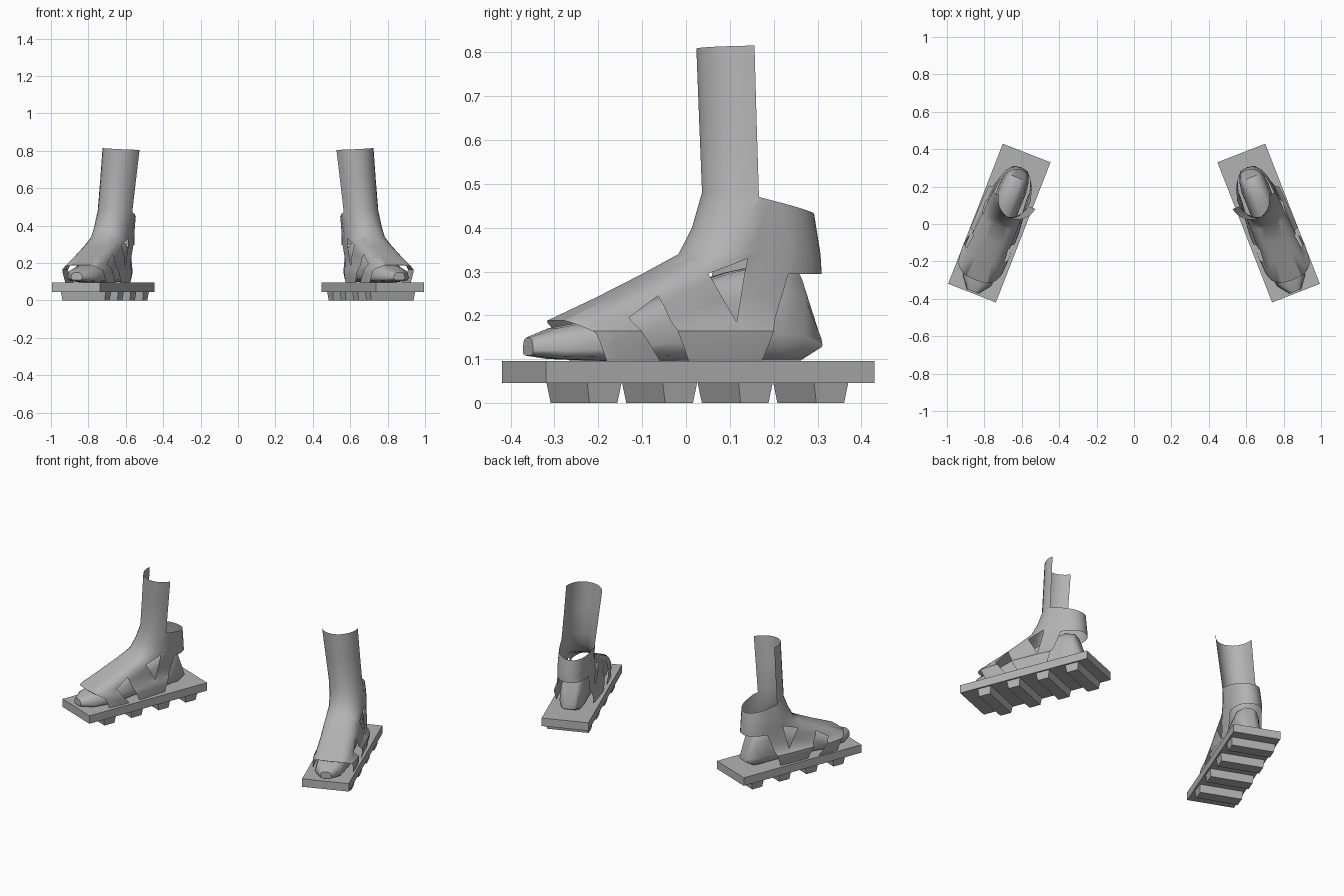
import bpy, bmesh, math
from mathutils import Vector, Matrix

if "Cube" in bpy.data.objects:
    bpy.data.objects.remove(bpy.data.objects["Cube"])

TURN = math.radians(21.3)
PLACE = Matrix.Translation((0.72, 0.005, 0)) @ Matrix.Rotation(TURN, 4, 'Z')

grey = bpy.data.materials.new("plain_grey")
grey.diffuse_color = (0.45, 0.45, 0.45, 1)
grey.use_nodes = True
grey.node_tree.nodes["Principled BSDF"].inputs["Base Color"].default_value = grey.diffuse_color


def finish(bm, name, angle):
    """Place the part on the right and mirror a copy to the left."""
    bmesh.ops.transform(bm, matrix=PLACE, verts=bm.verts)
    for side in ("right", "left"):
        if side == "left":
            bmesh.ops.scale(bm, vec=(-1, 1, 1), verts=bm.verts)
            bmesh.ops.reverse_faces(bm, faces=bm.faces)
        me = bpy.data.meshes.new(f"{side}_{name}")
        bm.to_mesh(me)
        me.materials.append(grey)
        ob = bpy.data.objects.new(f"{side}_{name}", me)
        bpy.context.collection.objects.link(ob)
        bpy.ops.object.select_all(action='DESELECT')
        ob.select_set(True)
        bpy.context.view_layer.objects.active = ob
        bpy.ops.object.shade_smooth_by_angle(angle=math.radians(angle))
    bm.free()


def loft(rings, caps=False):
    """Skin a list of closed rings with equal point counts."""
    bm = bmesh.new()
    rows = [[bm.verts.new(p) for p in r] for r in rings]
    n = len(rows[0])
    for a, b in zip(rows, rows[1:]):
        for i in range(n):
            j = (i + 1) % n
            bm.faces.new((a[i], a[j], b[j], b[i]))
    if caps:
        bm.faces.new(rows[0][::-1])
        bm.faces.new(rows[-1])
        bmesh.ops.recalc_face_normals(bm, faces=bm.faces)
    return bm


def curve(x, p):
    return math.copysign(abs(x) ** p, x)


def cut_hole(bm, poly):
    """Cut a convex side-view (y, z) outline through both side walls."""
    c = Vector((sum(p[0] for p in poly), sum(p[1] for p in poly))) / len(poly)
    planes = []
    for a, b in zip(poly, poly[1:] + poly[:1]):
        n = Vector((0, b[1] - a[1], a[0] - b[0])).normalized()
        o = Vector((0, *a))
        if n.dot(Vector((0, *c)) - o) > 0:
            n = -n
        planes.append((o, n))
    lo = [min(p[k] for p in poly) for k in (0, 1)]
    hi = [max(p[k] for p in poly) for k in (0, 1)]
    for o, n in planes:
        near = [f for f in bm.faces if all(
            max(v.co[k + 1] for v in f.verts) > lo[k] and
            min(v.co[k + 1] for v in f.verts) < hi[k] for k in (0, 1))]
        geom = set(near) | {e for f in near for e in f.edges} | {v for f in near for v in f.verts}
        bmesh.ops.bisect_plane(bm, geom=list(geom), dist=1e-5, plane_co=o, plane_no=n)
    dead = [f for f in bm.faces
            if all((f.calc_center_median() - o).dot(n) < 0 for o, n in planes)]
    bmesh.ops.delete(bm, geom=dead, context='FACES')


# Upper: stacked outlines (height, back, front, half width, sideways shift, roundness)
levels = [
    (0.09, 0.29, -0.33, 0.122, 0.005, 0.40), (0.14, 0.30, -0.33, 0.128, 0.010, 0.40),
    (0.165, 0.305, -0.33, 0.128, 0.012, 0.40), (0.188, 0.31, -0.33, 0.112, 0.008, 0.45),
    (0.24, 0.315, -0.215, 0.108, 0.005, 0.55), (0.295, 0.32, -0.10, 0.104, 0.0, 0.65),
    (0.34, 0.318, -0.015, 0.102, 0.0, 0.8), (0.40, 0.31, 0.018, 0.102, -0.005, 0.9),
    (0.48, 0.30, 0.045, 0.102, -0.014, 1.0), (0.65, 0.295, 0.045, 0.105, -0.032, 1.0),
    (0.81, 0.29, 0.045, 0.108, -0.048, 1.0)]
rings = []
for z, vb, vf, hw, uc, p in levels:
    mid, half = (vb + vf) / 2, (vb - vf) / 2
    ring = []
    for i in range(28):
        t = 2 * math.pi * i / 28
        s, c = math.sin(t), math.cos(t)
        q = p if c < 0 else 0.5 + p / 2          # boxy toe, rounder heel
        u = uc + curve(s, q) * hw * (0.94 if c > 0 else 1)
        ring.append((u, mid + curve(c, q) * half, z + (0.05 * (u - uc) if z > 0.7 else 0)))
    rings.append(ring)
upper = loft(rings)
cut_hole(upper, [(-0.24, 0.08), (-0.275, 0.16), (-0.325, 0.187), (-0.5, 0.187), (-0.5, 0.08)])  # toe
cut_hole(upper, [(0.13, 0.08), (0.21, 0.295), (0.5, 0.295), (0.5, 0.08)])                      # heel
cut_hole(upper, [(0.14, 0.47), (0.14, 0.9), (0.5, 0.9), (0.5, 0.385)])                         # open back
cut_hole(upper, [(-0.19, 0.195), (-0.115, 0.245), (-0.045, 0.093), (-0.115, 0.093)])           # front slot
cut_hole(upper, [(0.01, 0.295), (0.107, 0.33), (0.075, 0.185)])                                # side triangle
finish(upper, "upper", 40)

# Foot inside: sections from toe to heel (position, bottom, top, half width)
sections = [
    (-0.392, 0.108, 0.150, 0.035), (-0.33, 0.100, 0.172, 0.085), (-0.20, 0.095, 0.195, 0.102),
    (-0.05, 0.095, 0.255, 0.085), (0.10, 0.095, 0.300, 0.078), (0.20, 0.095, 0.320, 0.080),
    (0.262, 0.095, 0.300, 0.070), (0.312, 0.125, 0.155, 0.045)]
rings = []
for v, zb, zt, hw in sections:
    ring = []
    for i in range(12):
        t = 2 * math.pi * (i + 0.5) / 12
        h = (1 + curve(math.sin(t), 0.6)) / 2
        ring.append((curve(math.cos(t), 0.6) * hw * (1.05 - 0.3 * h), v, zb + (zt - zb) * h))
    rings.append(ring)
finish(loft(rings, True), "foot", 50)

# Sole plate
def slab(y0, y1, z0, z1, hw0, hw1, taper=0.0):
    return loft([[(-hw0, y0 + taper, z0), (hw0, y0 + taper, z0), (hw0, y1 - taper, z0), (-hw0, y1 - taper, z0)],
                 [(-hw1, y0, z1), (hw1, y0, z1), (hw1, y1, z1), (-hw1, y1, z1)]], True)

finish(slab(-0.402, 0.402, 0.046, 0.096, 0.137, 0.137), "sole_plate", 30)

# Cleats under the sole
for k, v in enumerate((-0.255, -0.070, 0.115, 0.300)):
    finish(slab(v - 0.042, v + 0.042, 0.0, 0.047, 0.122, 0.128, 0.008), f"cleat_{k + 1}", 30)
